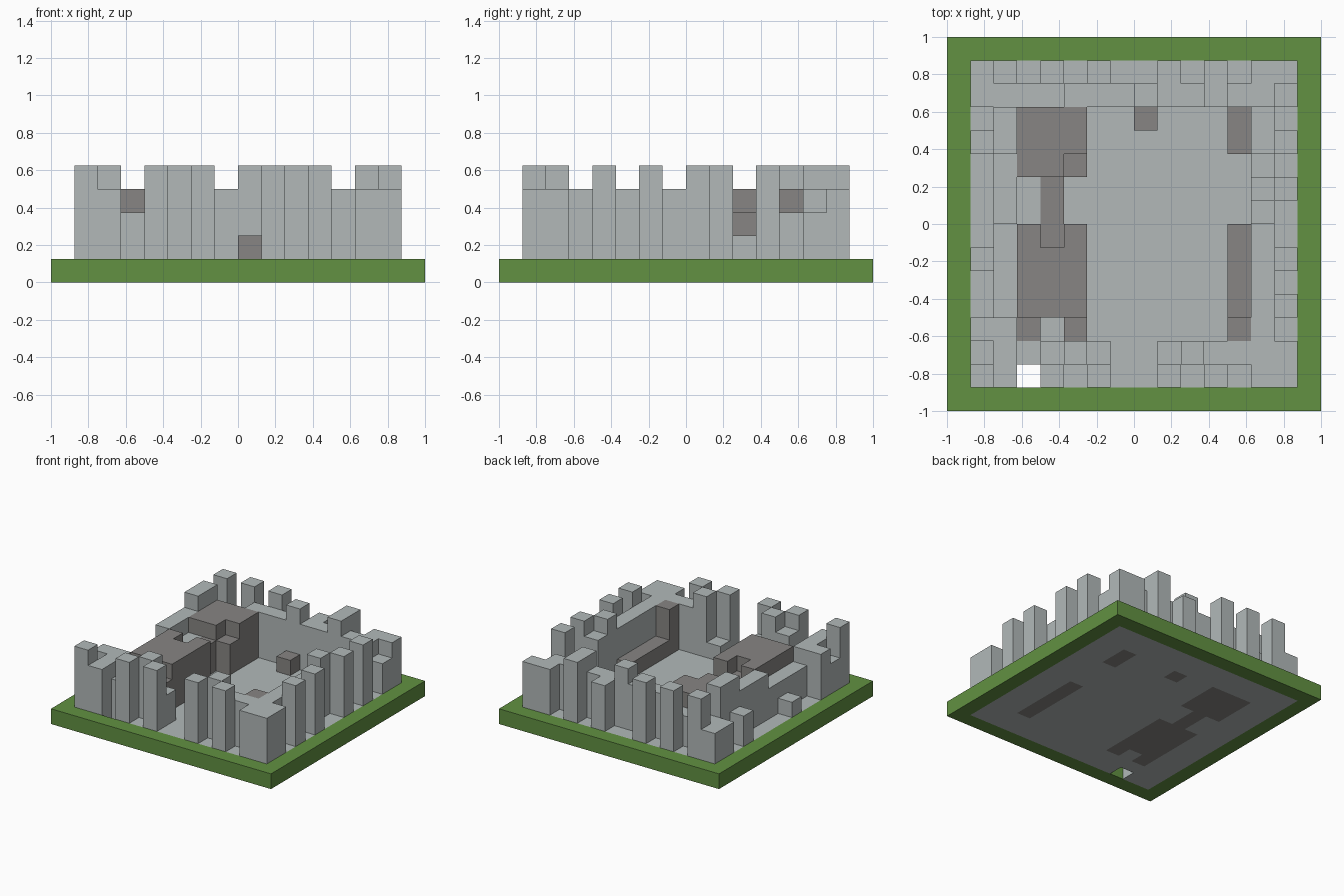
import bpy
import bmesh

CELL = 0.125   # block size
HALF = 8       # half of the grid, in blocks


def material(name, rgb):
    mat = bpy.data.materials.new(name)
    mat.use_nodes = True
    colour = (*rgb, 1.0)
    mat.diffuse_color = colour
    mat.node_tree.nodes["Principled BSDF"].inputs["Base Color"].default_value = colour
    return mat


cube = bpy.data.objects.get("Cube")
if cube:
    bpy.data.objects.remove(cube, do_unlink=True)

GREEN = material("grass green", (0.122, 0.283, 0.054))
LIGHT = material("light stone", (0.445, 0.485, 0.485))
DARK = material("dark stone", (0.242, 0.235, 0.228))

heights = {}   # (column, row) -> height in blocks
parts = {}     # part name -> (material, cells)


def fill(name, mat, cells, levels):
    """Claim cells for a part; each level is a height in blocks."""
    owned = parts.setdefault(name, (mat, set()))[1]
    for cell, level in zip(cells, levels):
        for _, other in parts.values():
            other.discard(cell)
        owned.add(cell)
        heights[cell] = int(level)


def block(name, mat, xs, ys, level):
    cells = [(x, y) for x in range(xs[0], xs[1] + 1) for y in range(ys[0], ys[1] + 1)]
    fill(name, mat, cells, [level] * len(cells))


def row(y, start, text):
    return [(start + i, y) for i in range(len(text))], text


def column(x, start, text):
    return [(x, start + i) for i in range(len(text))], text


# Grass border and courtyard floor
block("grass_border", GREEN, (0, 15), (0, 15), 1)
block("courtyard_floor", LIGHT, (1, 14), (1, 14), 1)

# Ruined walls: outer buttresses and the inner wall behind them
fill("front_buttresses", LIGHT, *row(1, 1, "54051511515144"))
fill("back_buttresses", LIGHT, *row(14, 1, "35151511415144"))
fill("left_side_buttresses", LIGHT, *column(14, 2, "415151151513"))
fill("right_side_buttresses", LIGHT, *column(1, 2, "341121111313"))
fill("front_wall", LIGHT, *row(2, 2, "434531125444"))
fill("back_wall", LIGHT, *row(13, 2, "333444544544"))
fill("left_side_wall", LIGHT, *column(13, 3, "4444454233"))
fill("right_side_wall", LIGHT, *column(2, 3, "4333344455"))
block("walkway_infill", LIGHT, (3, 3), (8, 9), 3)

# Dark stone buildings inside the courtyard
block("back_building", DARK, (3, 5), (10, 12), 4)
block("back_building", DARK, (5, 5), (10, 10), 3)
block("front_building", DARK, (3, 5), (4, 7), 4)
for x in (3, 5):
    block("front_building", DARK, (x, x), (3, 3), 3)
block("linking_walkway", DARK, (4, 4), (7, 9), 3)
block("side_bench", DARK, (12, 12), (4, 7), 2)
block("side_bench", DARK, (12, 12), (3, 3), 4)
block("back_bench", DARK, (12, 12), (11, 12), 2)
block("courtyard_stone", DARK, (8, 8), (12, 12), 2)


def build(name, mat, cells):
    """Make the outer skin of a part, leaving out faces hidden by its neighbours."""
    bm = bmesh.new()

    def quad(*points):
        bm.faces.new([bm.verts.new(((x - HALF) * CELL, (y - HALF) * CELL, z * CELL))
                      for x, y, z in points])

    for x, y in cells:
        h = heights[x, y]
        if h == 0:
            continue
        corners = [(x, y), (x + 1, y), (x + 1, y + 1), (x, y + 1)]
        quad(*[(*c, h) for c in corners])
        quad(*[(*c, 0) for c in reversed(corners)])
        for i, (dx, dy) in enumerate([(0, -1), (1, 0), (0, 1), (-1, 0)]):
            low = heights.get((x + dx, y + dy), 0)
            a, b = corners[i], corners[(i + 1) % 4]
            for z in range(low, h):
                quad((*a, z), (*b, z), (*b, z + 1), (*a, z + 1))

    # Join the skin and merge flat areas
    bmesh.ops.remove_doubles(bm, verts=bm.verts, dist=CELL / 100)
    bmesh.ops.dissolve_limit(bm, angle_limit=0.01, verts=bm.verts, edges=bm.edges)
    mesh = bpy.data.meshes.new(name)
    bm.to_mesh(mesh)
    bm.free()
    mesh.materials.append(mat)
    bpy.context.scene.collection.objects.link(bpy.data.objects.new(name, mesh))


for part, (mat, cells) in parts.items():
    if cells:
        build(part, mat, sorted(cells))
